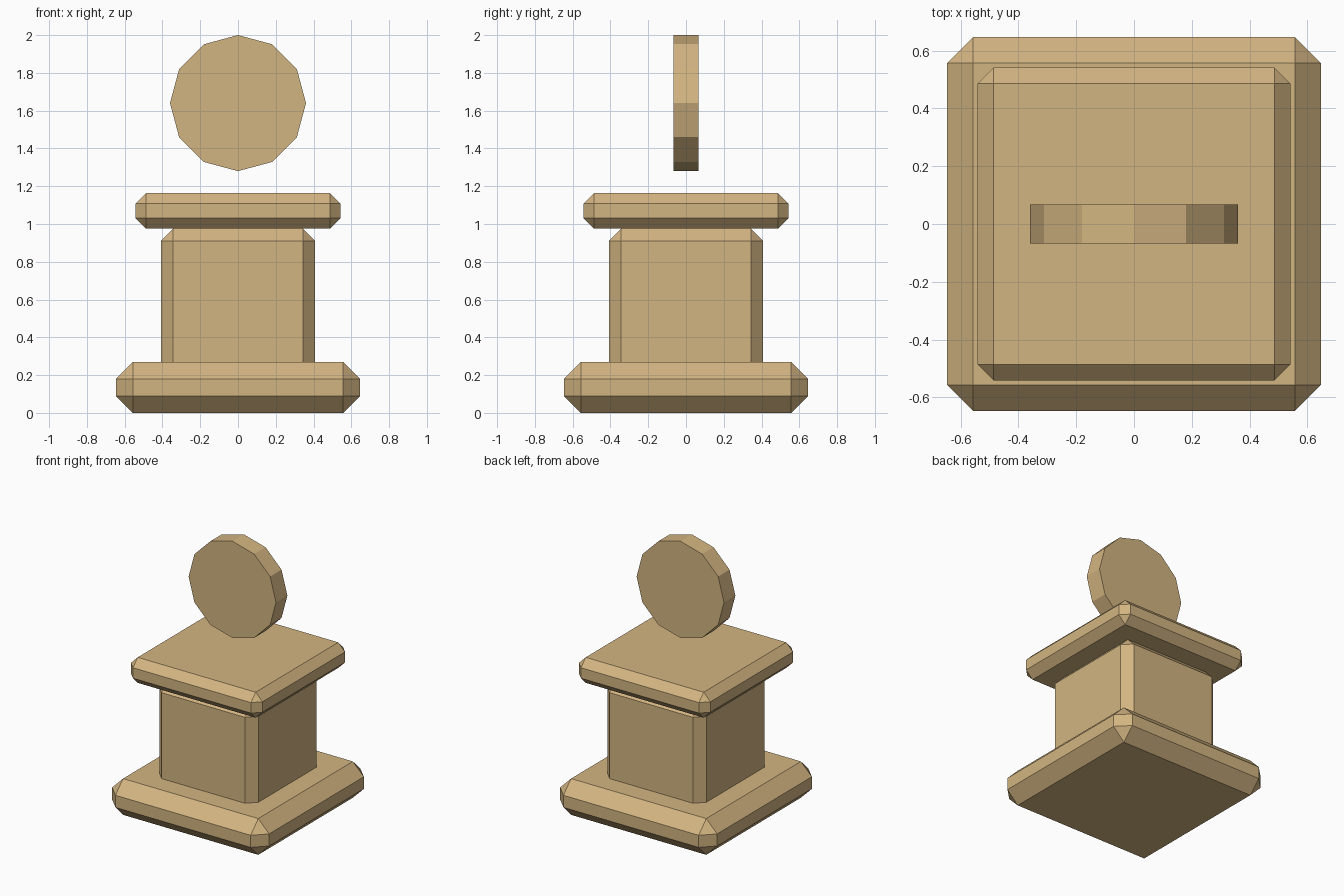
import bpy, bmesh, math
from mathutils import Matrix

if "Cube" in bpy.data.objects:
    bpy.data.objects.remove(bpy.data.objects["Cube"])

stone = bpy.data.materials.new("sandstone")
stone.diffuse_color = (0.65, 0.46, 0.22, 1)
stone.use_nodes = True
stone.node_tree.nodes["Principled BSDF"].inputs["Base Color"].default_value = stone.diffuse_color


def finish(name, bm):
    bmesh.ops.recalc_face_normals(bm, faces=bm.faces)
    mesh = bpy.data.meshes.new(name)
    bm.to_mesh(mesh)
    bm.free()
    mesh.materials.append(stone)
    obj = bpy.data.objects.new(name, mesh)
    bpy.context.collection.objects.link(obj)
    return obj


def chamfered_block(name, half, z0, z1, bevel):
    bm = bmesh.new()
    bmesh.ops.create_cube(bm, size=1, matrix=Matrix.Translation((0, 0, (z0 + z1) / 2))
                          @ Matrix.Diagonal((2 * half, 2 * half, z1 - z0, 1)))
    bmesh.ops.bevel(bm, geom=bm.edges[:], offset=bevel, offset_type='OFFSET',
                    segments=1, profile=0.5, affect='EDGES')
    return finish(name, bm)


# Stacked pedestal; the column's lower end is sunk into the base
chamfered_block("base", 0.647, 0.0, 0.27, 0.09)
chamfered_block("column", 0.408, 0.16, 0.975, 0.065)
chamfered_block("capital", 0.542, 0.975, 1.165, 0.056)

# Twelve-sided disc floating upright above the pedestal
bm = bmesh.new()
bmesh.ops.create_cone(bm, cap_ends=True, segments=12, radius1=0.36, radius2=0.36, depth=0.134,
                      matrix=Matrix.Translation((0, 0, 1.64)) @ Matrix.Rotation(math.pi / 2, 4, 'X'))
finish("disc", bm)
